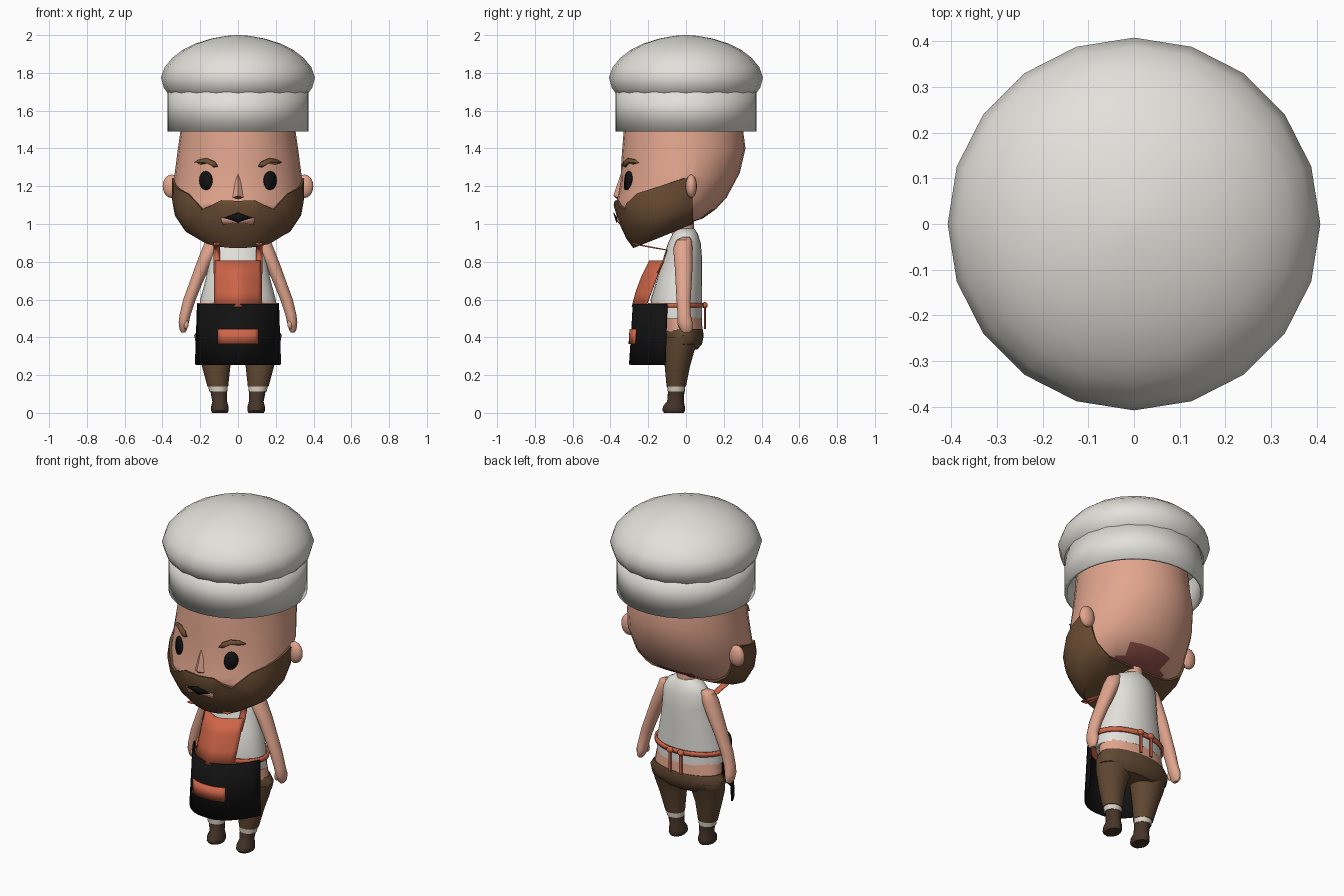
import bpy, bmesh, math
from mathutils import Vector
from mathutils.bvhtree import BVHTree

cube = bpy.data.objects.get("Cube")
if cube:
    bpy.data.objects.remove(cube, do_unlink=True)


def material(name, rgb):
    m = bpy.data.materials.new(name)
    m.use_nodes = True
    m.diffuse_color = (*rgb, 1)
    m.node_tree.nodes["Principled BSDF"].inputs["Base Color"].default_value = (*rgb, 1)
    return m


WHITE = material("hat white", (.76, .75, .70))
SKIN = material("skin", (.76, .38, .27))
BEARD = material("beard brown", (.15, .075, .035))
BLACK = material("black", (.006, .006, .006))
ORANGE = material("apron orange", (.62, .13, .065))
PANTS = material("trouser brown", (.12, .065, .032))
SHOE = material("shoe brown", (.06, .035, .022))
SOCK = material("sock cream", (.70, .64, .55))
RED = material("dark red", (.28, .08, .065))


def finish(name, bm, mats, thick=0, angle=40, fix=True):
    """Turn a bmesh into a smooth-shaded object."""
    if fix:
        bmesh.ops.recalc_face_normals(bm, faces=bm.faces)
    me = bpy.data.meshes.new(name)
    bm.to_mesh(me)
    bm.free()
    for m in mats:
        me.materials.append(m)
    ob = bpy.data.objects.new(name, me)
    bpy.context.collection.objects.link(ob)
    if thick:
        mod = ob.modifiers.new("thickness", "SOLIDIFY")
        mod.thickness, mod.offset = thick, 0
    bpy.ops.object.select_all(action="DESELECT")
    ob.select_set(True)
    bpy.context.view_layer.objects.active = ob
    bpy.ops.object.shade_smooth_by_angle(angle=math.radians(angle))
    return ob


def loft_mesh(rings, segs=24, caps=True, side=1):
    """Elliptic rings: z, front y, back y, half width, centre x, rise towards the back."""
    bm = bmesh.new()
    loops = []
    for ring in rings:
        z, yf, yb, w, cx, rise = (*ring, 0, 0)[:6]
        loop = []
        for i in range(segs):
            a = 2 * math.pi * i / segs
            c = math.cos(a)
            loop.append(bm.verts.new((cx * side + w * math.sin(a), (yf + yb) / 2 - (yb - yf) / 2 * c,
                                      z + rise * (1 - c) / 2)))
        loops.append(loop)
    for p, q in zip(loops, loops[1:]):
        for i in range(segs):
            j = (i + 1) % segs
            bm.faces.new((p[i], p[j], q[j], q[i]))
    if caps:
        bm.faces.new(loops[0])
        bm.faces.new(loops[-1])
    bmesh.ops.recalc_face_normals(bm, faces=bm.faces)
    return bm


def loft(name, mat, rings, segs=24, caps=True, side=1, thick=0):
    return finish(name, loft_mesh(rings, segs, caps, side), [mat], thick)


def grid(name, mat, rows, thick):
    """Sheet through rows of points."""
    bm = bmesh.new()
    vs = [[bm.verts.new(p) for p in row] for row in rows]
    for p, q in zip(vs, vs[1:]):
        for i in range(len(p) - 1):
            bm.faces.new((p[i], p[i + 1], q[i + 1], q[i]))
    return finish(name, bm, [mat], thick)


def wrap(name, mat, rows, power, thick, n=12):
    """Cloth wrapped round the front: rows of z, middle y, edge y, half width."""
    us = [2 * i / n - 1 for i in range(n + 1)]
    grid(name, mat, [[(w * u, ym + (ye - ym) * abs(u) ** power, z) for u in us]
                     for z, ym, ye, w in rows], thick)


def ball(name, mat, loc, size):
    bm = bmesh.new()
    bmesh.ops.create_uvsphere(bm, u_segments=14, v_segments=10, radius=1)
    bmesh.ops.scale(bm, vec=size, verts=bm.verts)
    bmesh.ops.translate(bm, vec=loc, verts=bm.verts)
    finish(name, bm, [mat])


# Hat: open band and puffed crown
loft("hat_band", WHITE, [(z, -.365, .365, .365) for z in (1.49, 1.72)], 40, False, thick=.015)
loft("hat_crown", WHITE, [(z, -r, r, r) for z, r in (
    (1.66, .33), (1.685, .366), (1.72, .392), (1.775, .408), (1.83, .388), (1.88, .347),
    (1.92, .295), (1.955, .225), (1.982, .14), (1.996, .06), (2.0, .01))], 20)

# Head, with the beard cut out of its surface and raised
head = loft_mesh([
    (1.62, -.32, .29, .295), (1.49, -.33, .303, .305), (1.34, -.342, .315, .322, 0, .06),
    (1.22, -.347, .285, .338, 0, .05), (1.1, -.37, .215, .335, 0, .04),
    (1.02, -.347, .16, .322, 0, .06), (.93, -.305, .09, .275, 0, .1),
    (.885, -.275, 0, .2, 0, .115)], 28)


def cut(point, normal, keep):
    faces = [f for f in head.faces if keep(f.calc_center_median())]
    geom = set(faces) | {e for f in faces for e in f.edges} | {v for f in faces for v in f.verts}
    bmesh.ops.bisect_plane(head, geom=list(geom), dist=1e-5, plane_co=point, plane_no=normal)


cut((0, .03, 0), (0, 1, 0), lambda c: True)
cut((0, .01, 1.25), (0, -.345, 1), lambda c: c.y < .03)
for s in (1, -1):
    cut((.185 * s, 0, 1.08), (-1.08 * s, 0, 1), lambda c: c.y < .03 and c.x * s > .14 and c.z > 1)
    cut((.185 * s, 0, 1.08), (.45 * s, 0, 1), lambda c: c.y < .03 and 0 < c.x * s < .24 and c.z > 1)


def in_beard(c):
    cheek = 1.08 + (abs(c.x) - .185) * 1.08
    lip = 1.08 + (.185 - abs(c.x)) * .45
    return c.y < .03 and c.z < min(1.25 + .345 * (c.y - .01), max(cheek, lip))


beard = [f for f in head.faces if in_beard(f.calc_center_median())]
for f in head.faces:
    c = f.calc_center_median()
    f.material_index = 2 if c.z < 1.06 and c.y > .03 and abs(c.x) < .15 else 0
for f in beard:
    f.material_index = 1
head.normal_update()
rim = bmesh.ops.inset_region(head, faces=beard, thickness=.0005, depth=.013, use_boundary=True)
for f in rim["faces"]:
    f.material_index = 1
surface = BVHTree.FromBMesh(head)
finish("head_with_beard", head, [SKIN, BEARD, RED], angle=35, fix=False)


def plate(name, mat, pts, lift, thick):
    """Thin fan of faces that follows the front of the head."""
    mid = (sum(p[0] for p in pts) / len(pts), sum(p[1] for p in pts) / len(pts))
    bm = bmesh.new()
    vs = []
    for x, z in [mid, *pts]:
        hit = surface.ray_cast(Vector((x, -2, z)), Vector((0, 1, 0)))[0]
        vs.append(bm.verts.new((x, hit.y - lift, z)))
    ring = vs[1:]
    for i, v in enumerate(ring):
        bm.faces.new((vs[0], v, ring[(i + 1) % len(ring)]))
    finish(name, bm, [mat], thick)


# Face details
for s, word in ((1, "left"), (-1, "right")):
    oval = [(s * (.17 + .034 * math.cos(a * math.pi / 8)), 1.23 + .05 * math.sin(a * math.pi / 8))
            for a in range(16)]
    plate(word + "_eye", BLACK, oval, .005, .006)
    brow = [(.23, 1.325), (.205, 1.342), (.165, 1.348), (.125, 1.33), (.108, 1.305),
            (.13, 1.302), (.165, 1.322), (.2, 1.323)]
    plate(word + "_eyebrow", BEARD, [(s * x, z) for x, z in brow], .009, .018)
    ball(word + "_ear", SKIN, (s * .352, .028, 1.2), (.048, .03, .062))
plate("lips", SKIN, [(-.09, 1.03), (0, 1.045), (.09, 1.03), (.08, .995), (.03, 1.006),
                     (-.03, 1.006), (-.08, .995)], .006, .004)
plate("mouth", BLACK, [(-.075, 1.032), (0, 1.06), (.075, 1.032), (.03, 1.02), (0, 1.006), (-.03, 1.02)],
      .011, .004)

# Nose wedge with a dark underside
bm = bmesh.new()
top, tip, a, b, low = [bm.verts.new(p) for p in (
    (0, -.34, 1.28), (0, -.385, 1.15), (-.045, -.345, 1.135), (.045, -.345, 1.135), (0, -.345, 1.115))]
for tri in ((top, a, tip), (top, tip, b), (tip, a, low), (tip, low, b), (top, b, a), (a, b, low)):
    bm.faces.new(tri).material_index = int(tri[0] is tip)
finish("nose", bm, [SKIN, RED], angle=20)

# Torso
loft("neck", SKIN, [(1.06, -.08, .04, .055), (.94, -.075, .045, .06)], 14)
loft("shirt", WHITE, [
    (.975, -.055, .045, .06), (.95, -.07, .062, .11), (.9, -.095, .078, .142), (.82, -.12, .085, .15),
    (.72, -.15, .085, .168), (.6, -.188, .085, .2), (.5, -.175, .085, .203)])
loft("waist", SKIN, [(.52, -.15, .082, .195), (.43, -.13, .088, .208)])
loft("apron_belt", ORANGE, [(.582, -.195, .092, .212), (.557, -.195, .092, .212)], 28, False, thick=.012)

# Trousers seat
loft("trouser_seat", PANTS, [(.445, -.12, .088, .21), (.41, -.122, .094, .232),
                             (.365, -.117, .085, .222), (.335, -.09, .06, .15)])

# Limbs
arm = [(.93, -.02, .02, .02, .12), (.915, -.05, .03, .043, .13), (.87, -.068, .035, .046, .145),
       (.78, -.06, .035, .041, .185), (.69, -.055, .03, .036, .222), (.6, -.05, .025, .034, .257),
       (.52, -.045, .025, .03, .28), (.48, -.045, .035, .028, .287), (.44, -.03, .035, .02, .29),
       (.425, -.015, .02, .01, .29)]
leg = [(.4, -.115, .07, .108, .118), (.33, -.115, .045, .098, .118), (.25, -.113, .022, .076, .116),
       (.14, -.103, 0, .055, .107)]
sock = [(.145, -.1, -.004, .052, .106), (.112, -.098, -.006, .048, .104)]
shoe = [(.12, -.095, -.008, .045, .102), (.06, -.1, -.012, .039, .097), (.035, -.122, -.006, .046, .096),
        (.012, -.125, -.006, .047, .096), (0, -.115, -.012, .04, .096)]
for s, word in ((1, "left"), (-1, "right")):
    loft(word + "_arm", SKIN, arm, 14, side=s)
    ball(word + "_thumb", SKIN, (s * .275, -.03, .47), (.014, .014, .026))
    loft(word + "_trouser_leg", PANTS, leg, 16, side=s)
    loft(word + "_sock", SOCK, sock, 16, side=s)
    loft(word + "_shoe", SHOE, shoe, 16, side=s)

# Apron: skirt, pocket, bib, straps and back ties
wrap("apron_skirt", BLACK, [(.575, -.277, -.1, .213), (.42, -.286, -.105, .218),
                            (.255, -.297, -.11, .224)], 2.5, .01, 16)
wrap("apron_pocket", ORANGE, [(.445, -.294, -.266, .105), (.365, -.299, -.27, .105)], 2.5, .01)
wrap("apron_bib", ORANGE, [(.56, -.283, -.215, .125), (.64, -.262, -.185, .125),
                           (.72, -.232, -.155, .125), (.805, -.19, -.118, .122)], 1.5, .01)
for s, word in ((1, "left"), (-1, "right")):
    path = ((-.15, .74), (-.12, .805), (-.1, .862), (-.2, .88), (-.285, .897))
    grid(word + "_apron_strap", ORANGE, [[(s * x, y, z) for x in (.095, .13)] for y, z in path], .008)
    ball(word + "_apron_knot", ORANGE, (s * .035, .1, .57), (.02, .015, .017))
    loft(word + "_apron_tie", ORANGE, [(z, .094, .106, .011, .035) for z in (.57, .445)], 8, side=s)
